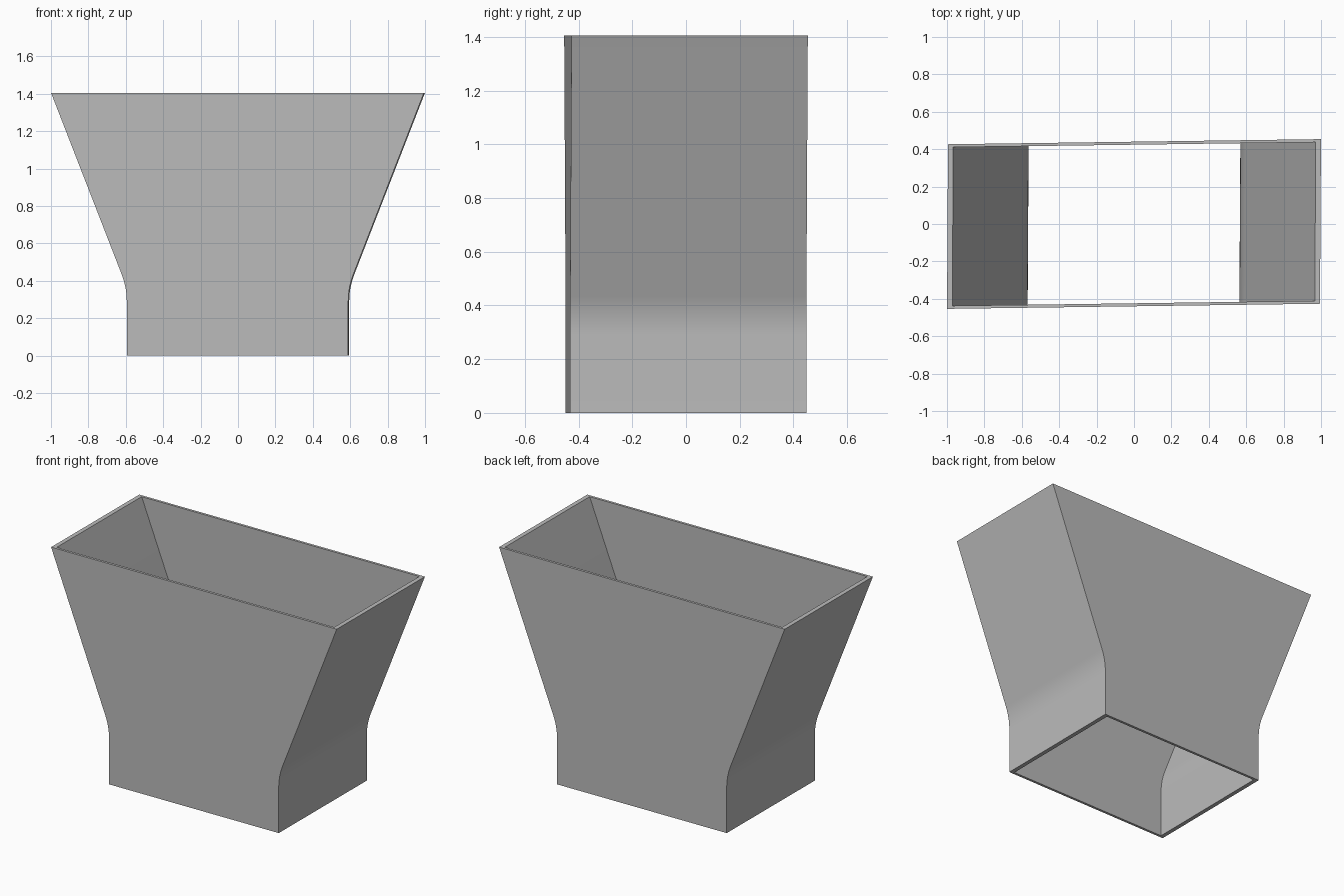
import bpy, bmesh, math

if "Cube" in bpy.data.objects:
    bpy.data.objects.remove(bpy.data.objects["Cube"])

HEIGHT = 1.405
HALF_DEPTH = 0.44
END_WALL, SIDE_WALL = 0.026, 0.016
SHEAR_Y, SHEAR_X = 0.0137, 0.006   # slight skew of the plan outline

grey = bpy.data.materials.new("plain grey")
grey.diffuse_color = (0.5, 0.5, 0.5, 1)
grey.use_nodes = True
grey.node_tree.nodes["Principled BSDF"].inputs["Base Color"].default_value = grey.diffuse_color


def half_profile(offset):
    """(x, z) of the end wall: straight neck, rounded bend, flared hopper."""
    neck, rim, bend_z, radius, steps = 0.592, 0.997, 0.364, 0.4, 10
    angle = math.atan2(rim - neck, HEIGHT - bend_z)
    start = bend_z - radius * math.tan(angle / 2)
    r = radius + offset
    pts = [(neck - offset, 0)]
    for i in range(steps + 1):
        a = angle * i / steps
        pts.append((neck + radius - r * math.cos(a), start + r * math.sin(a)))
    pts.append((rim - offset / math.cos(angle), HEIGHT))
    return pts


bm = bmesh.new()


def rings(offset, half_depth):
    """Four-cornered loops stacked up the profile."""
    out = []
    for x, z in half_profile(offset):
        corners = [(-x, -half_depth), (x, -half_depth), (x, half_depth), (-x, half_depth)]
        out.append([bm.verts.new((px + SHEAR_X * py, py + SHEAR_Y * px, z))
                    for px, py in corners])
    return out


outer = rings(0, HALF_DEPTH)
inner = rings(END_WALL, HALF_DEPTH - SIDE_WALL)

# End walls in strips; front and back as single flat faces
for loops in (outer, inner):
    for a, b in zip(loops, loops[1:]):
        for i, j in ((1, 2), (3, 0)):
            bm.faces.new((a[i], a[j], b[j], b[i]))
    for i, j in ((0, 1), (2, 3)):
        bm.faces.new([l[i] for l in loops] + [l[j] for l in reversed(loops)])

# Open rims at the bottom and top
for k in (0, -1):
    for i in range(4):
        j = (i + 1) % 4
        bm.faces.new((outer[k][i], outer[k][j], inner[k][j], inner[k][i]))

bmesh.ops.recalc_face_normals(bm, faces=bm.faces)
mesh = bpy.data.meshes.new("hopper_chute")
bm.to_mesh(mesh)
bm.free()
mesh.materials.append(grey)
chute = bpy.data.objects.new("hopper_chute", mesh)
bpy.context.collection.objects.link(chute)

# Smooth bend, sharp corners
bpy.context.view_layer.objects.active = chute
chute.select_set(True)
bpy.ops.object.shade_smooth_by_angle(angle=math.radians(30))
